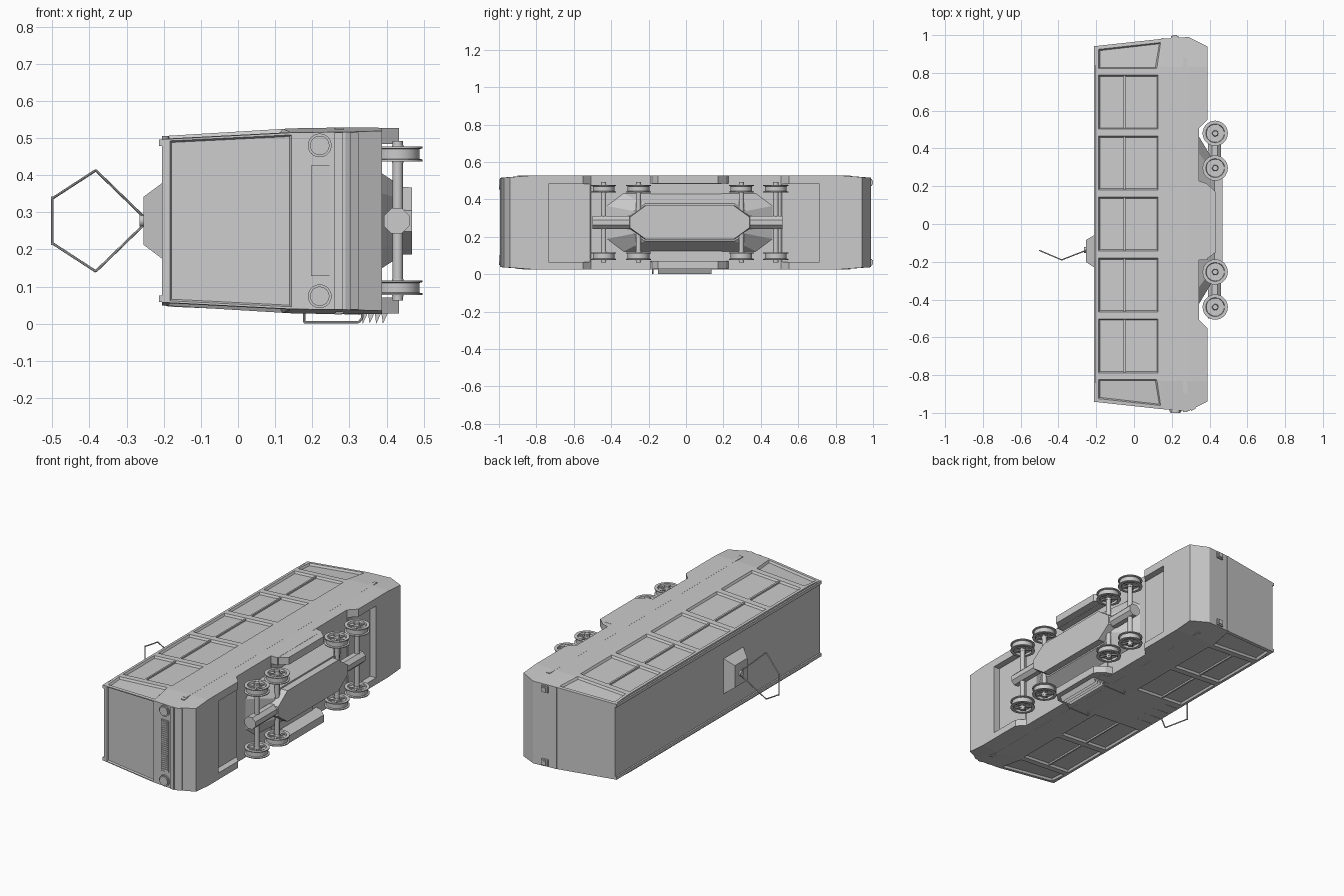
import bpy, bmesh, math
from mathutils import Vector, Matrix

if "Cube" in bpy.data.objects:
    bpy.data.objects.remove(bpy.data.objects["Cube"])

CZ = 0.277   # height of the tram's mid plane (it lies on its side, roof towards -x)
XS = [-0.204, 0.145, 0.29, 0.388]      # roof, waist, bumper line, sill
HALF = [0.228, 0.249, 0.2515, 0.2505]  # half width at each level
YEND = [0.942, 0.980, 0.990, 0.940]    # half length at each level


def interp(x, vals):
    for i in range(3):
        if x <= XS[i + 1] or i == 2:
            t = (x - XS[i]) / (XS[i + 1] - XS[i])
            return vals[i] + t * (vals[i + 1] - vals[i])


def half(x, y):
    return interp(x, HALF) - 0.010 * max(0, (abs(y) - 0.83) / 0.13)


def to_object(name, bm, smooth=False):
    bmesh.ops.recalc_face_normals(bm, faces=bm.faces[:])
    me = bpy.data.meshes.new(name)
    bm.to_mesh(me)
    bm.free()
    ob = bpy.data.objects.new(name, me)
    bpy.context.collection.objects.link(ob)
    if smooth:
        bpy.context.view_layer.objects.active = ob
        ob.select_set(True)
        bpy.ops.object.shade_smooth_by_angle(angle=math.radians(35))
        ob.select_set(False)
    return ob


def add_loft(bm, a, b):
    va, vb = [bm.verts.new(p) for p in a], [bm.verts.new(p) for p in b]
    n = len(a)
    bm.faces.new(va)
    bm.faces.new(vb[::-1])
    for i in range(n):
        bm.faces.new((va[i], va[(i + 1) % n], vb[(i + 1) % n], vb[i]))


def loft(name, a, b):
    bm = bmesh.new()
    add_loft(bm, a, b)
    return to_object(name, bm)


def box(name, x0, x1, y0, y1, z0, z1):
    ring = [(x0, y0), (x1, y0), (x1, y1), (x0, y1)]
    return loft(name, [(x, y, z0) for x, y in ring], [(x, y, z1) for x, y in ring])


def rod(name, p, q, r, n=8, smooth=True):
    p, q = Vector(p), Vector(q)
    bm = bmesh.new()
    rot = (q - p).to_track_quat('Z', 'Y').to_matrix().to_4x4()
    m = Matrix.Translation((p + q) / 2) @ rot @ Matrix.Rotation(math.pi / n, 4, 'Z')
    bmesh.ops.create_cone(bm, cap_ends=True, segments=n, radius1=r, radius2=r,
                          depth=(q - p).length, matrix=m)
    return to_object(name, bm, smooth)


def shrink(poly, d):
    cx = sum(p[0] for p in poly) / len(poly)
    cy = sum(p[1] for p in poly) / len(poly)
    return [(x - math.copysign(d, x - cx), y - math.copysign(d, y - cy)) for x, y in poly]


def side(poly, s, off):   # (x, y) outline laid on the sloping side wall
    return [(x, y, CZ + s * (half(x, y) + off)) for x, y in poly]


def end(poly, s, off):    # (x, z offset) outline laid on an end wall
    return [(x, s * (interp(x, YEND) + off), CZ + z) for x, z in poly]


# Body shell
bm = bmesh.new()
for x, ye in zip(XS, YEND):
    for y in (-ye, -0.83, 0.83, ye):
        for s in (-1, 1):
            bm.verts.new((x, y, CZ + s * half(x, y)))
bmesh.ops.convex_hull(bm, input=bm.verts[:])
bmesh.ops.dissolve_limit(bm, angle_limit=0.002, verts=bm.verts[:], edges=bm.edges[:])
body = to_object("body", bm)


def cut(bm):
    c = to_object("body_cutter", bm)
    c.hide_render = True
    c.hide_set(True)
    m = body.modifiers.new("cut", 'BOOLEAN')
    m.operation, m.solver, m.object = 'DIFFERENCE', 'EXACT', c


# Window recesses with bevelled rims
win = bmesh.new()
rows = [0.645, 0.323, 0.0, -0.323, -0.645]
for s in (-1, 1):
    panels = []
    for yc in rows:
        if s < 0 and yc == 0:
            continue
        panels.append([(-0.19, yc - 0.145), (0.13, yc - 0.145), (0.13, yc + 0.145), (-0.19, yc + 0.145)])
        loft("window_mullion", side([(-0.19 + 0.135, yc - 0.14), (-0.045, yc - 0.14), (-0.045, yc + 0.14), (-0.055, yc + 0.14)], s, -0.02),
             side([(-0.055, yc - 0.14), (-0.045, yc - 0.14), (-0.045, yc + 0.14), (-0.055, yc + 0.14)], s, -0.003))
    for e in (-1, 1):
        panels.append([(-0.19, e * 0.82), (0.122, e * 0.82), (0.143, e * 0.963), (-0.19, e * 0.927)])
    for p in panels:
        add_loft(win, side(p, s, 0.004), side(shrink(p, 0.009), s, -0.012))
    screen = [(-0.185, -0.217), (0.145, -0.233), (0.145, 0.233), (-0.185, 0.217)]
    if s < 0:
        add_loft(win, end(screen, s, 0.003), end(shrink(screen, 0.006), s, -0.008))
bmesh.ops.recalc_face_normals(win, faces=win.faces[:])
cut(win)

# Underfloor well and wheel notches
well = [(-0.735, -0.212), (0.715, -0.212), (0.715, 0.206), (-0.735, 0.206)]
bm = bmesh.new()
add_loft(bm, [(0.35, y, CZ + z) for y, z in shrink(well, 0.03 * 0)], [(0.6, y, CZ + z) for y, z in well])
cut(bm)
for e in (-1, 1):
    bm = bmesh.new()
    notch = [(0.43, 0.595), (0.345, 0.508), (0.345, 0.19), (0.43, 0.19)]
    add_loft(bm, [(x, e * y, -0.2) for x, y in notch], [(x, e * y, 0.8) for x, y in notch])
    cut(bm)

# Middle skirts
for s in (-1, 1):
    skirt = [(0.335, 0.23), (0.385, 0.215), (0.433, 0.17), (0.433, -0.15), (0.385, -0.185), (0.335, -0.19)]
    loft("middle_skirt", [(x, y, CZ + s * 0.207) for x, y in skirt], [(x, y, CZ + s * 0.2495) for x, y in skirt])
    # Side moulding and roof gutter
    trim = [(0.26, -0.875), (0.28, -0.875), (0.28, 0.88), (0.26, 0.88)]
    loft("side_moulding", side(trim, s, -0.01), side(trim, s, 0.004))
    z = CZ + s * 0.21
    box("roof_gutter", -0.213, -0.2, -0.942, 0.942, z - 0.009, z + 0.009)

# Underframe hull, equipment box and centre beam
def frame_ring(x, ly, iy, w, iw):
    pts = [(ly, -iw), (ly, iw), (iy, w), (-iy, w), (-ly, iw), (-ly, -iw), (-iy, -w), (iy, -w)]
    return [(x, y + 0.02, CZ + z) for y, z in pts]
loft("underframe", frame_ring(0.34, 0.45, 0.36, 0.158, 0.09), frame_ring(0.43, 0.30, 0.24, 0.10, 0.06))
loft("equipment_box", frame_ring(0.40, 0.33, 0.24, 0.093, 0.03), frame_ring(0.469, 0.32, 0.235, 0.09, 0.028))
rod("centre_beam", (0.427, -0.5, CZ), (0.427, 0.515, CZ), 0.037, 8, False)

# Wheels, spokes and axles
half_prof = [(0.058, 0.013), (0.067, 0.015), (0.067, 0.02), (0.050, 0.02), (0.047, 0.008), (0.017, 0.008), (0.015, 0.024), (0, 0.024)]
profile = [(r, -z) for r, z in half_prof[::-1]] + half_prof
for y in (0.48, 0.296, -0.254, -0.44):
    rod("axle", (0.43, y, CZ - 0.215), (0.43, y, CZ + 0.215), 0.014, 12)
    for s in (-1, 1):
        bm = bmesh.new()
        vs = [bm.verts.new((r, 0, z)) for r, z in profile]
        es = [bm.edges.new(p) for p in zip(vs, vs[1:])]
        bmesh.ops.spin(bm, geom=vs + es, axis=(0, 0, 1), cent=(0, 0, 0), steps=28, angle=2 * math.pi, use_duplicate=False)
        bmesh.ops.remove_doubles(bm, verts=bm.verts[:], dist=1e-5)
        w = to_object("wheel", bm, True)
        w.location = (0.43, y, CZ + s * 0.18)
        for k in range(5):
            sp = box("wheel_spoke", 0.01, 0.05, -0.006, 0.006, -0.014, 0.014)
            sp.location, sp.rotation_euler.z = w.location, k * 2 * math.pi / 5

# Front lamps, grille and bumper strips
for s in (-1, 1):
    z = CZ + s * 0.203
    rod("headlamp_rim", (0.22, -0.97, z), (0.22, -0.993, z), 0.032, 28)
    rod("headlamp_lens", (0.22, -0.97, z), (0.22, -1.0, z), 0.026, 28)
    box("tail_lamp", 0.195, 0.235, 0.97, 0.995, z - 0.018 + s * 0.01, z + 0.018 + s * 0.01)
    box("tail_lamp_lens", 0.203, 0.227, 0.98, 1.0, z - 0.011 + s * 0.01, z + 0.011 + s * 0.01)
    box("lamp_marker", 0.262, 0.284, -0.9, -0.86, CZ + s * 0.245 - 0.005, CZ + s * 0.245 + 0.005)
box("grille_frame", 0.197, 0.248, -0.991, -0.97, 0.128, 0.426)
for k in range(24):
    box("grille_slat", 0.206, 0.239, -0.995, -0.98, 0.137 + k * 0.012, 0.143 + k * 0.012)
for x0 in (0.26, 0.302):
    strip = [(x0, -0.238), (x0 + 0.023, -0.238), (x0 + 0.023, 0.238), (x0, 0.238)]
    loft("front_bumper_strip", end(strip, -1, -0.01), end(strip, -1, 0.006))
rear = [(0.145, -0.236), (0.155, -0.236), (0.155, 0.236), (0.145, 0.236)]
loft("rear_moulding", end(rear, 1, -0.01), end(rear, 1, 0.004))

# Folding door, steps and handrail on the lower side
for k in range(4):
    y = -0.145 + k * 0.072
    leaf = [(-0.19, y), (0.33, y), (0.33, y + 0.066), (-0.19, y + 0.066)]
    loft("door_leaf", side(leaf, -1, -0.012), side(leaf, -1, 0.002))
    x = 0.332 + k * 0.018
    tooth = [(x, 0.03), (x + 0.018, 0.03), (x + 0.004, 0.0)]
    loft("door_step", [(a, -0.15, z) for a, z in tooth], [(a, 0.135, z) for a, z in tooth])
for y in (-0.178, 0.132):
    path = [(0.178, 0.03), (0.178, 0.004), (0.325, 0.004), (0.335, 0.016), (0.335, 0.03)]
    for (a, b), (c, d) in zip(path, path[1:]):
        rod("handrail", (a, y, b), (c, y, d), 0.0035)

# Current collector on the roof
base = [(-0.238, -0.105), (-0.053, -0.105), (-0.053, 0.105), (-0.238, 0.105)]
head = [(-0.2, -0.064), (-0.085, -0.064), (-0.085, 0.064), (-0.2, 0.064)]
loft("collector_base", [(-0.2, y, CZ + z) for y, z in base], [(-0.255, y, CZ + z) for y, z in head])
rod("collector_pivot", (-0.25, -0.138, CZ), (-0.265, -0.138, CZ), 0.016, 12)
for s in (-1, 1):
    elbow = (-0.383, -0.19, CZ + s * 0.136)
    rod("collector_lower_arm", (-0.255, -0.14, CZ + s * 0.012), elbow, 0.0035)
    rod("collector_upper_arm", elbow, (-0.5, -0.14, CZ + s * 0.06), 0.0035)
rod("collector_bar", (-0.5, -0.14, CZ - 0.065), (-0.5, -0.14, CZ + 0.065), 0.0035)
